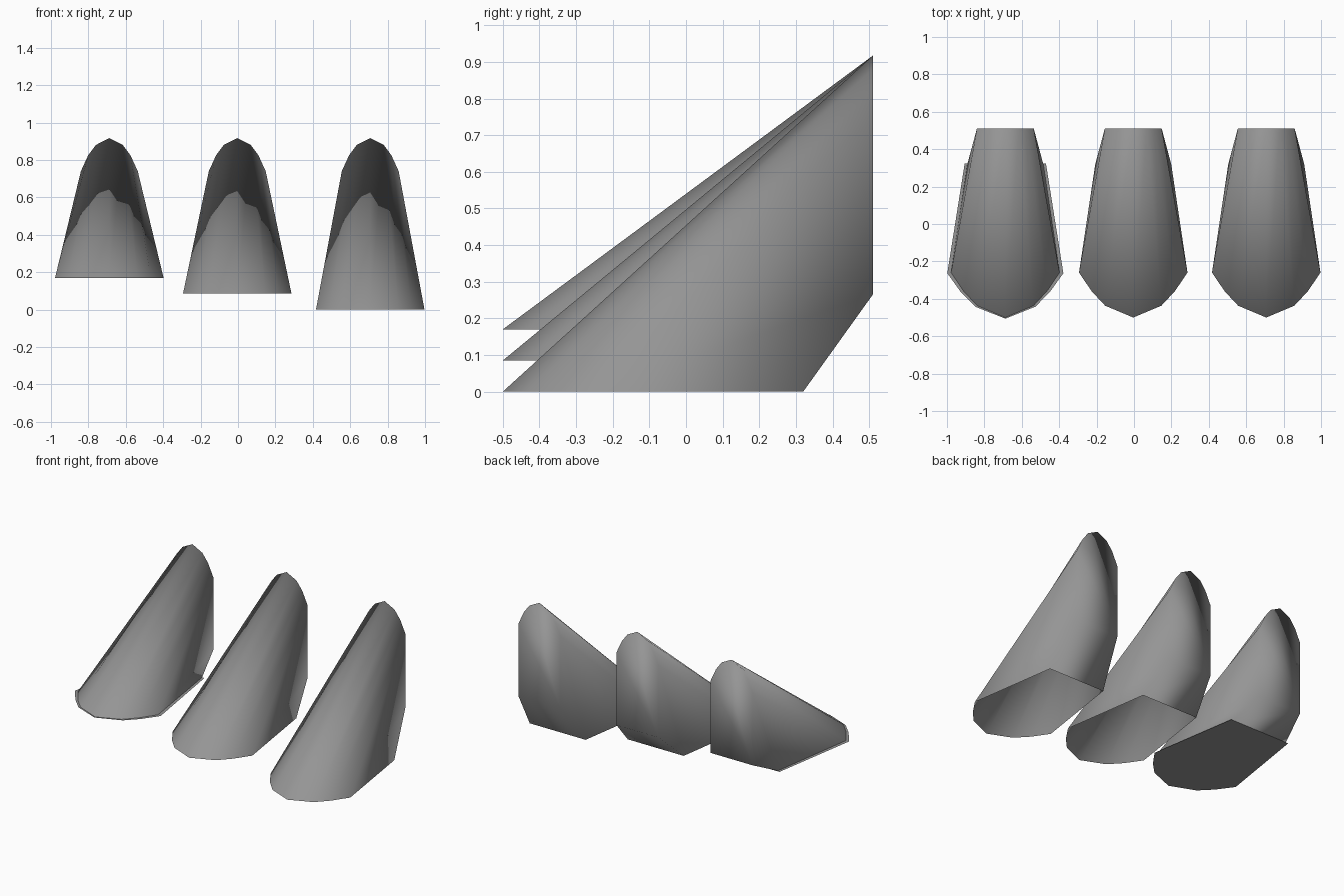
import bpy
import bmesh

cube = bpy.data.objects.get("Cube")
if cube:
    bpy.data.objects.remove(cube, do_unlink=True)

# Single grey material
grey = bpy.data.materials.new("mid_grey")
grey.use_nodes = True
colour = (0.3, 0.3, 0.3, 1)
grey.diffuse_color = colour
grey.node_tree.nodes["Principled BSDF"].inputs["Base Color"].default_value = colour

# Half outlines, from the centre line outwards: foot lies flat (x, y),
# arch stands upright (x, z)
FOOT = [(0, -0.5), (0.15, -0.437), (0.222, -0.36), (0.29, -0.26), (0.203, 0.32)]
ARCH = [(0, 0.917), (0.072, 0.88), (0.113, 0.825), (0.152, 0.74), (0.152, 0.265)]
BACK_Y = 0.51


def mirrored(half):
    """Close a half outline around the centre line."""
    return half + [(-x, v) for x, v in reversed(half[1:])]


def make_object(name, bm, x, smooth):
    mesh = bpy.data.meshes.new(name)
    bm.to_mesh(mesh)
    bm.free()
    mesh.materials.append(grey)
    for poly in mesh.polygons:
        poly.use_smooth = smooth
    obj = bpy.data.objects.new(name, mesh)
    obj.location.x = x
    bpy.context.collection.objects.link(obj)


def make_shell(name, x, base):
    """Loft from the flat foot outline to the upright back arch, open below."""
    bm = bmesh.new()
    foot = [bm.verts.new((px, py, base)) for px, py in mirrored(FOOT)]
    arch = [bm.verts.new((px, BACK_Y, pz)) for px, pz in mirrored(ARCH)]
    n = len(foot)
    for i in range(n):
        j = (i + 1) % n
        bm.faces.new((foot[i], foot[j], arch[j], arch[i]))
    bm.faces.new(arch)
    bmesh.ops.recalc_face_normals(bm, faces=bm.faces)
    make_object(name, bm, x, True)


# Three shells with rising bases
make_shell("left_shell", 0.707, 0.0)
make_shell("middle_shell", -0.004, 0.085)
make_shell("right_shell", -0.688, 0.17)

# Thin sheet closing the underside of the highest shell
bm = bmesh.new()
bm.faces.new([bm.verts.new((px * 1.07, py * 1.012, 0.168)) for px, py in mirrored(FOOT)])
make_object("base_sheet", bm, -0.688, False)
